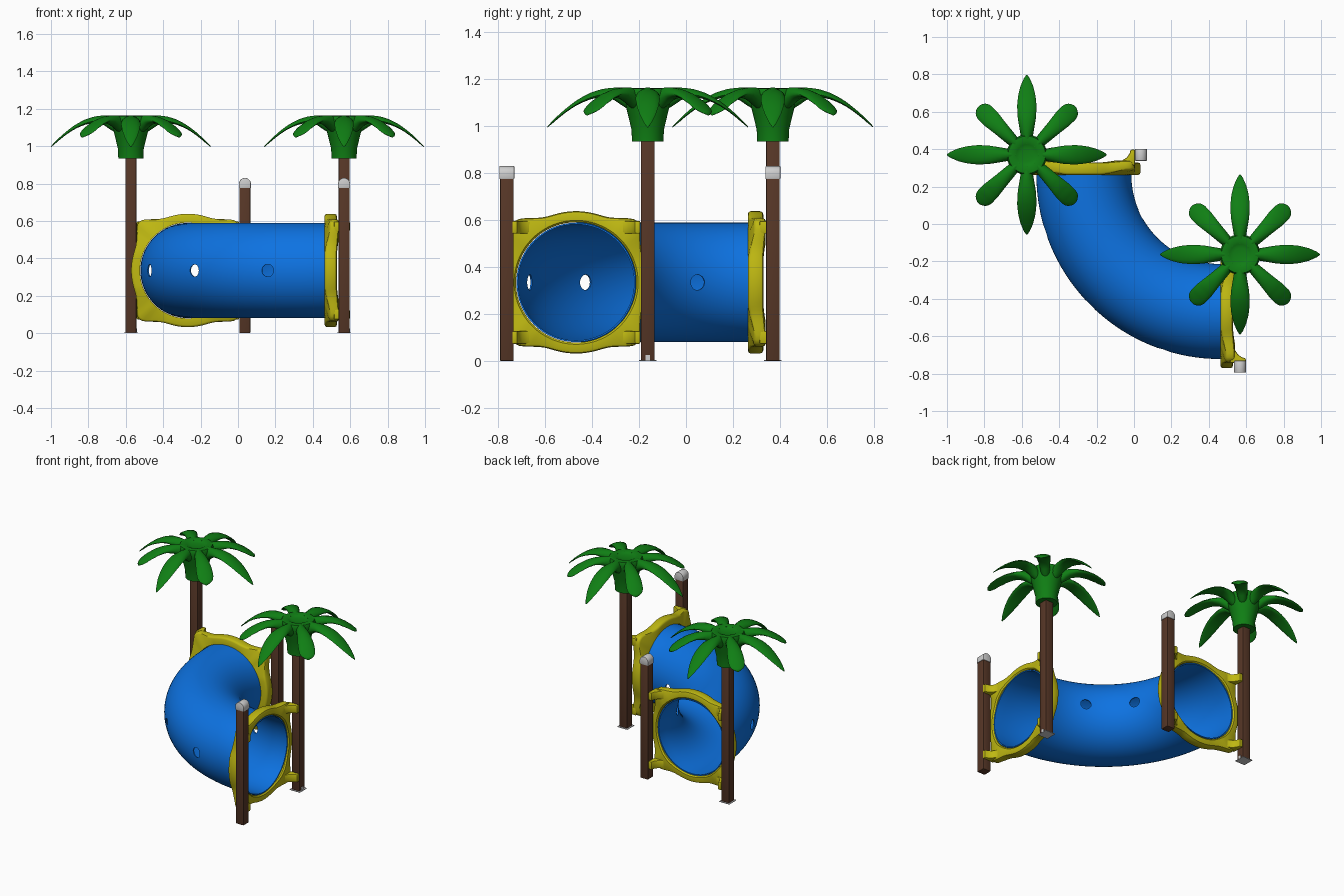
import bpy, bmesh, math
from mathutils import Vector

if "Cube" in bpy.data.objects:
    bpy.data.objects.remove(bpy.data.objects["Cube"])

def material(name, rgb):
    m = bpy.data.materials.new(name)
    m.diffuse_color = (*rgb, 1)
    m.use_nodes = True
    m.node_tree.nodes["Principled BSDF"].inputs["Base Color"].default_value = m.diffuse_color
    return m

BLUE = material("blue_plastic", (0.004, 0.17, 0.76))
YELLOW = material("yellow_plastic", (0.52, 0.48, 0.006))
GREEN = material("leaf_green", (0.005, 0.21, 0.007))
BROWN = material("post_brown", (0.095, 0.038, 0.02))
GREY = material("light_grey", (0.62, 0.62, 0.62))

def finish(name, bm, mat, bevel=0, angle=35):
    bmesh.ops.recalc_face_normals(bm, faces=bm.faces[:])
    me = bpy.data.meshes.new(name)
    bm.to_mesh(me)
    bm.free()
    ob = bpy.data.objects.new(name, me)
    bpy.context.collection.objects.link(ob)
    me.materials.append(mat)
    bpy.ops.object.select_all(action='DESELECT')
    ob.select_set(True)
    bpy.context.view_layer.objects.active = ob
    if bevel:
        b = ob.modifiers.new("bevel", 'BEVEL')
        b.width, b.segments = bevel, 2
        b.limit_method = 'ANGLE'
        bpy.ops.object.modifier_apply(modifier="bevel")
    if angle:
        bpy.ops.object.shade_smooth_by_angle(angle=math.radians(angle))
    return ob

def loft(bm, rings, closed=False):
    """Skin a list of closed rings; cap the ends or join last to first."""
    vs = [[bm.verts.new(p) for p in r] for r in rings]
    n = len(vs[0])
    pairs = list(zip(vs, vs[1:])) + ([(vs[-1], vs[0])] if closed else [])
    for a, b in pairs:
        for i in range(n):
            bm.faces.new((a[i], a[(i + 1) % n], b[(i + 1) % n], b[i]))
    if not closed:
        bm.faces.new(vs[0])
        bm.faces.new(vs[-1])

def box(name, x, y, z0, z1, sx, sy, mat, bevel=0.004):
    bm = bmesh.new()
    loft(bm, [[(x + a * sx / 2, y + b * sy / 2, z) for a, b in
               ((-1, -1), (1, -1), (1, 1), (-1, 1))] for z in (z0, z1)])
    return finish(name, bm, mat, bevel)

CX, CY, R, ZC = 0.463, 0.263, 0.731, 0.335      # bend centre, bend radius, axis height

# --- curved tube: outer skin, then back along the inner skin
path = [((CX - R, CY + 0.06), 0)]
for i in range(37):
    t = math.radians(90 * i / 36)
    path.append(((CX - R * math.cos(t), CY - R * math.sin(t)), t))
path.append(((CX + 0.06, CY - R), math.pi / 2))

def circle(p, t, r, n=64):
    out = []
    for k in range(n):
        a = 2 * math.pi * k / n
        d = r * math.cos(a)
        out.append((p[0] - d * math.cos(t), p[1] - d * math.sin(t), ZC + r * math.sin(a)))
    return out

bm = bmesh.new()
loft(bm, [circle(p, t, 0.254) for p, t in path] +
         [circle(p, t, 0.247) for p, t in reversed(path)], closed=True)
tube = finish("curved_tube", bm, BLUE, angle=0)

# round windows: three on the outside of the bend, two on the inside
for deg, rad in ((18, R + .254), (45, R + .254), (72, R + .254),
                 (26.6, R - .254), (63.4, R - .254)):
    t = math.radians(deg)
    d = Vector((-math.cos(t), -math.sin(t), 0))
    bpy.ops.mesh.primitive_cylinder_add(vertices=24, radius=0.033, depth=0.1,
                                        location=Vector((CX, CY, ZC)) + d * rad)
    cut = bpy.context.object
    cut.hide_render = True
    cut.rotation_mode = 'QUATERNION'
    cut.rotation_quaternion = d.to_track_quat('Z', 'Y')
    bpy.context.view_layer.update()
    bpy.context.view_layer.objects.active = tube
    m = tube.modifiers.new("window", 'BOOLEAN')
    m.operation, m.solver, m.object = 'DIFFERENCE', 'EXACT', cut
    bpy.ops.object.modifier_apply(modifier="window")
    bpy.data.objects.remove(cut, do_unlink=True)
bpy.ops.object.select_all(action='DESELECT')
tube.select_set(True)
bpy.context.view_layer.objects.active = tube
bpy.ops.object.shade_smooth_by_angle(angle=math.radians(35))

# --- end panels: u across, v up, w outward from the tube end
def place(side, u, v, w):
    if side == 0:
        return (CX - R + u, CY + w, ZC + v)
    return (CX + w, CY - R + u, ZC + v)

def panel(side, name):
    bm = bmesh.new()
    rings = []
    for k in range(128):
        a = 2 * math.pi * k / 128
        c, s = math.cos(a), math.sin(a)
        square = 0.274 / (abs(c) ** 14 + abs(s) ** 14) ** (1 / 14)
        ro = (square ** 40 + 0.303 ** 40) ** (1 / 40)
        corner = max(0, min(1, (square - 0.29) / 0.06))
        f, b = 0.066 + 0.01 * corner, 0.025 * corner
        rh = 0.256
        section = ((rh, 0), (rh, f - .008), (rh + .008, f), (ro - .014, f), (ro - .004, f - .004),
                   (ro, f - .014), (ro, b + .012), (ro - .004, b + .004), (ro - .012, b))
        rings.append([place(side, r * c, r * s, w) for r, w in section])
    loft(bm, rings, closed=True)
    finish(name, bm, YELLOW, angle=40)
    # curled lugs reaching along the inner faces of the posts
    prof = ((.175, .05), (.175, .07), (.205, .077), (.23, .093), (.245, .115),
            (.25, .135), (.274, .135), (.274, .05))
    for i, (su, sv) in enumerate(((-1, -1), (1, -1), (1, 1), (-1, 1))):
        bm = bmesh.new()
        loft(bm, [[place(side, su * u, sv * v, w) for u, w in prof] for v in (.207, .262)])
        finish(f"{name}_lug_{i + 1}", bm, YELLOW, 0.007)

panel(0, "back_panel")
panel(1, "right_panel")

# --- palm tops
PROFILE = ((.06, 1.160), (.10, 1.165), (.15, 1.165), (.20, 1.158), (.25, 1.141),
           (.30, 1.113), (.34, 1.083), (.38, 1.048), (.41, 1.018), (.427, 1.0))

def interp(table, x):
    for (x0, y0), (x1, y1) in zip(table, table[1:]):
        if x <= x1:
            return y0 + (y1 - y0) * (x - x0) / (x1 - x0)
    return table[-1][1]

LONG = ((.06, .05), (.12, .072), (.2, .098), (.26, .104), (.32, .092),
        (.37, .066), (.41, .03), (.427, .006))
BLUNT = ((.06, .05), (.12, .066), (.2, .082), (.27, .1), (.32, .102),
         (.345, .085), (.358, .055), (.365, .02))
THICK = ((.06, .10), (.10, .085), (.14, .055), (.2, .034), (.3, .022), (.4, .012), (.427, .006))

def palm(name, x, y):
    bm = bmesh.new()
    lathe = ((.067, .935), (.069, .985), (.082, 1.04), (.097, 1.10), (.108, 1.14),
             (.10, 1.16), (.07, 1.163), (.055, 1.155), (.035, 1.15))
    loft(bm, [[(x + r * math.cos(math.pi * k / 20), y + r * math.sin(math.pi * k / 20), z)
               for k in range(40)] for r, z in lathe])
    finish(f"{name}_crown", bm, GREEN, angle=50)
    bm = bmesh.new()
    for leaf in range(8):
        widths = BLUNT if leaf % 2 else LONG
        a = leaf * math.pi / 4
        end = widths[-1][0]
        rings = []
        for i in range(19):
            q = i / 18
            r = .06 + (end - .06) * (1 - (1 - q) ** 1.4)
            w, t, z = interp(widths, r), interp(THICK, r), interp(PROFILE, r)
            ring = []
            for k in range(14):
                b = 2 * math.pi * k / 14
                side, up = w / 2 * math.cos(b), t / 2 * (math.sin(b) - 1)
                up -= 2.5 * side * side          # edges droop slightly
                ring.append((x + r * math.cos(a) - side * math.sin(a),
                             y + r * math.sin(a) + side * math.cos(a), z + up))
            rings.append(ring)
        loft(bm, rings)
    finish(f"{name}_leaves", bm, GREEN, angle=50)

# --- posts: two tall ones with palms, two short ones with rounded caps
for name, x, y in (("left_palm", -.573, .37), ("right_palm", .567, -.163)):
    box(f"{name}_post", x, y, 0.003, 0.95, .058, .058, BROWN)
    box(f"{name}_foot_plate", x, y, 0, 0.004, .075, .075, GREY, 0)
    box(f"{name}_foot_tab", x + .03, y, 0, 0.025, .006, .02, GREY, 0)
    palm(name, x, y)

for name, x, y in (("back", .037, .37), ("front", .567, -.763)):
    box(f"{name}_short_post", x, y, 0, 0.79, .058, .058, BROWN)
    arc = [(x + .032 * math.cos(math.pi * k / 16), .798 + .032 * math.sin(math.pi * k / 16))
           for k in range(17)]
    outline = [(x + .032, .775)] + arc + [(x - .032, .775)]
    bm = bmesh.new()
    loft(bm, [[(px, y + d, pz) for px, pz in outline] for d in (-.032, .032)])
    finish(f"{name}_post_cap", bm, GREY, 0.003)
